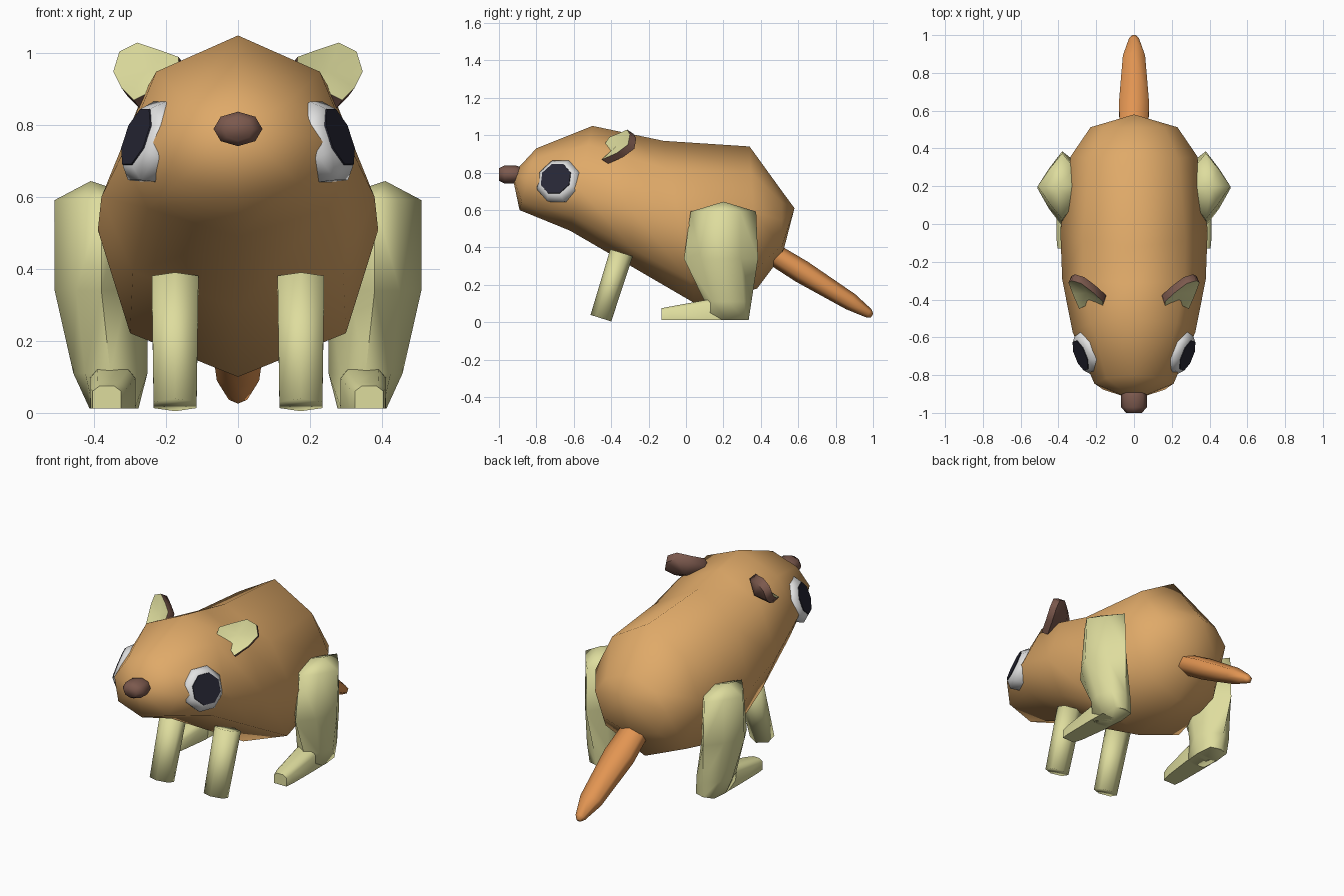
import bpy, bmesh, math
from mathutils import Vector

cube = bpy.data.objects.get("Cube")
if cube:
    bpy.data.objects.remove(cube, do_unlink=True)


def material(name, rgb):
    m = bpy.data.materials.new(name)
    m.use_nodes = True
    m.diffuse_color = (*rgb, 1)
    m.node_tree.nodes["Principled BSDF"].inputs["Base Color"].default_value = (*rgb, 1)
    return m


TAN = material("tan_fur", (0.74, 0.40, 0.14))
ORANGE = material("orange_tail", (0.76, 0.30, 0.085))
CREAM = material("pale_green", (0.73, 0.72, 0.34))
BROWN = material("brown", (0.20, 0.10, 0.075))
WHITE = material("eye_white", (0.76, 0.76, 0.76))
BLACK = material("pupil_black", (0.02, 0.02, 0.035))


def finish(name, bm, mats, mirror=False, angle=45):
    """Turn a bmesh into a shaded object, mirrored across x if asked."""
    bmesh.ops.recalc_face_normals(bm, faces=bm.faces)
    me = bpy.data.meshes.new(name)
    bm.to_mesh(me)
    bm.free()
    ob = bpy.data.objects.new(name, me)
    bpy.context.collection.objects.link(ob)
    for m in mats:
        me.materials.append(m)
    bpy.ops.object.select_all(action='DESELECT')
    ob.select_set(True)
    bpy.context.view_layer.objects.active = ob
    bpy.ops.object.shade_smooth_by_angle(angle=math.radians(angle))
    if mirror:
        mod = ob.modifiers.new("mirror", 'MIRROR')
        mod.use_mirror_merge = False


def loft(name, rings, mat, mirror=False, angle=45):
    """Skin closed rings of points; a one-point ring makes a pole."""
    bm = bmesh.new()
    vs = [[bm.verts.new(p) for p in r] for r in rings]
    for a, b in zip(vs, vs[1:]):
        n = max(len(a), len(b))
        for i in range(n):
            j = (i + 1) % n
            if len(a) == 1:
                bm.faces.new((a[0], b[i], b[j]))
            elif len(b) == 1:
                bm.faces.new((a[i], b[0], a[j]))
            else:
                bm.faces.new((a[i], b[i], b[j], a[j]))
    for end in (vs[0], vs[-1]):
        if len(end) > 2:
            bm.faces.new(end)
    finish(name, bm, [mat], mirror, angle)


def ring(c, u, v, n, start=0.0):
    """n points on an ellipse with half-axes u and v about c."""
    c, u, v = Vector(c), Vector(u), Vector(v)
    return [c + u * math.cos(start + i * math.tau / n) + v * math.sin(start + i * math.tau / n)
            for i in range(n)]


# Body: tilted rings given as top y, z, bottom y, z, half-width and height share of the widest point
def body_ring(yt, zt, yb, zb, w, mid):
    section = [(0, 0), (0.18, 0.70), (mid, 1), (0.86, 0.77), (1, 0)]
    half = [(w * f, yt + (yb - yt) * t, zt + (zb - zt) * t) for t, f in section]
    return half + [(-x, y, z) for x, y, z in half[-2:0:-1]]


loft("body", [[(0, -0.93, 0.79)],
              body_ring(-0.80, 0.93, -0.89, 0.60, 0.21, 0.50),
              body_ring(-0.50, 1.05, -0.62, 0.49, 0.325, 0.60),
              body_ring(-0.31, 1.01, -0.28, 0.292, 0.38, 0.57),
              body_ring(-0.12, 0.97, 0.05, 0.10, 0.39, 0.53),
              body_ring(0.34, 0.94, 0.38, 0.18, 0.335, 0.46),
              body_ring(0.51, 0.705, 0.515, 0.36, 0.23, 0.46),
              [(0, 0.58, 0.61)]], TAN, angle=80)

# Nose
loft("nose", [ring((0, y, 0.79), (rx, 0, 0), (0, 0, rz), 8)
              for y, rx, rz in ((-0.87, 0.05, 0.035), (-0.91, 0.068, 0.048),
                                (-0.97, 0.068, 0.048), (-1.0, 0.042, 0.033))], BROWN, angle=80)

# Tail
axis = Vector((0, 0.55, -0.335)).normalized()
across = Vector((0, -axis.z, axis.y))
loft("tail", [ring((0, y, z), (rx, 0, 0), across * r, 6, math.pi / 6)
              for y, z, rx, r in ((0.45, 0.375, 0.08, 0.058), (0.62, 0.27, 0.093, 0.062),
                                  (0.88, 0.11, 0.068, 0.047), (0.978, 0.048, 0.03, 0.026),
                                  (0.995, 0.036, 0.014, 0.012))], ORANGE, angle=80)

# Eyes: bevelled white discs with a thin pupil plate
normal = Vector((0.88, -0.35, 0.33)).normalized()
side = normal.cross(Vector((0, 0, 1))).normalized()
up = side.cross(normal)
eye = Vector((0.262, -0.688, 0.76))


def disc(name, profile, mat):
    loft(name, [ring(eye + normal * d, side * r, up * r, 8, math.pi / 8)
                for d, r in profile], mat, True, 60)


disc("eye_white", ((-0.06, 0.112), (-0.01, 0.125), (0.022, 0.092)), WHITE)
disc("pupil", ((0.020, 0.089), (0.026, 0.088)), BLACK)

# Ears: cupped leaf with a pale front and brown back
outline = [(0.165, -0.41, 0.99), (0.22, -0.36, 1.01), (0.28, -0.315, 1.03), (0.33, -0.30, 1.005),
           (0.347, -0.31, 0.95), (0.325, -0.37, 0.905), (0.29, -0.45, 0.87), (0.23, -0.42, 0.90),
           (0.165, -0.45, 0.93)]
back = Vector((-0.016, 0.034, -0.022))
bm = bmesh.new()
front = [bm.verts.new(p) for p in outline]
rear = [bm.verts.new(Vector(p) + back) for p in outline]
cup = bm.verts.new((0.25, -0.365, 0.95))
tip = bm.verts.new(Vector((0.25, -0.36, 0.95)) + back * 1.5)
for i in range(len(front)):
    j = (i + 1) % len(front)
    bm.faces.new((front[i], front[j], cup))
    for f in (bm.faces.new((front[i], rear[i], rear[j], front[j])),
              bm.faces.new((rear[i], tip, rear[j]))):
        f.material_index = 1
finish("ear", bm, [CREAM, BROWN], True, 60)

# Front legs: slanted six-sided rods
foot, top = Vector((0.175, -0.455, 0.022)), Vector((0.175, -0.345, 0.372))
d = (top - foot).normalized()
loft("front_leg", [ring(c, (rx, 0, 0), Vector((0, d.z, -d.y)) * r, 6, math.pi / 6)
                   for c, rx, r in ((foot, 0.069, 0.058), (top, 0.075, 0.063))], CREAM, True, 100)


# Back legs: diamond thighs that turn boxier towards the heel
def leg_ring(x, y, z, rx, ry, k):
    return [(x + a * rx, y + b * ry, z) for a, b in
            ((1, 0), (k, k), (0, 1), (-k, k), (-1, 0), (-k, -k), (0, -1), (k, -k))]


loft("back_leg", [[(0.41, 0.20, 0.645)],
                  leg_ring(0.38, 0.20, 0.592, 0.13, 0.175, 0.52),
                  leg_ring(0.38, 0.187, 0.34, 0.13, 0.198, 0.54),
                  leg_ring(0.355, 0.225, 0.11, 0.103, 0.125, 0.68),
                  leg_ring(0.345, 0.22, 0.012, 0.068, 0.115, 0.85)], CREAM, True, 80)

# Back feet: tapering forward from the heel
loft("back_foot", [[(x0, y, 0.012), (x1, y, 0.012), (x1, y, h * 0.8),
                    (x1 - 0.02, y, h), (x0 + 0.02, y, h), (x0, y, h * 0.8)]
                   for y, x0, x1, h in ((0.22, 0.29, 0.41, 0.13), (0.11, 0.285, 0.412, 0.12),
                                        (-0.08, 0.31, 0.41, 0.085), (-0.13, 0.325, 0.405, 0.075))],
     CREAM, True, 60)
